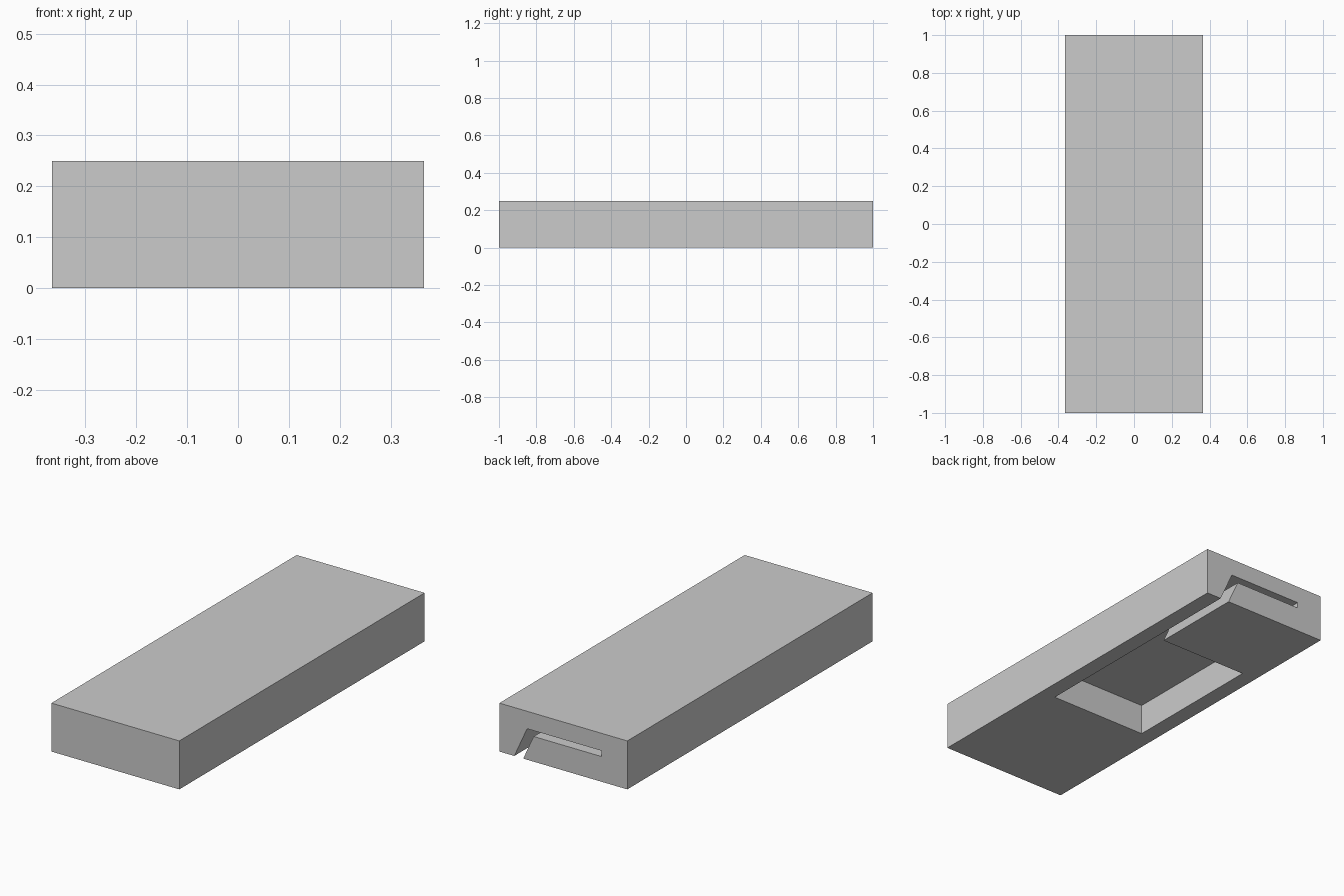
import bpy
import bmesh
from mathutils import Vector

if "Cube" in bpy.data.objects:
    bpy.data.objects.remove(bpy.data.objects["Cube"], do_unlink=True)

WIDTH, LENGTH, HEIGHT = 0.73, 2.0, 0.25
DEPTH = 0.16              # ceiling of the pocket and the slot
POCKET_X = 0.28           # half width of the pocket
POCKET_FRONT, POCKET_BACK = -0.275, 0.5

grey = bpy.data.materials.new("plain_grey")
grey.use_nodes = True
grey.diffuse_color = (0.6, 0.6, 0.6, 1)
grey.node_tree.nodes["Principled BSDF"].inputs["Base Color"].default_value = (0.6, 0.6, 0.6, 1)


def prism(name, profile, y0, y1):
    """Extrude an x-z profile along y."""
    bm = bmesh.new()
    face = bm.faces.new([bm.verts.new((x, y0, z)) for x, z in profile])
    new = bmesh.ops.extrude_face_region(bm, geom=[face])["geom"]
    moved = [g for g in new if isinstance(g, bmesh.types.BMVert)]
    bmesh.ops.translate(bm, verts=moved, vec=Vector((0, y1 - y0, 0)))
    bmesh.ops.recalc_face_normals(bm, faces=bm.faces)
    mesh = bpy.data.meshes.new(name)
    bm.to_mesh(mesh)
    bm.free()
    mesh.materials.append(grey)
    obj = bpy.data.objects.new(name, mesh)
    bpy.context.collection.objects.link(obj)
    return obj


def box_profile(half, low, high):
    return [(-half, low), (half, low), (half, high), (-half, high)]


def carve(target, cutter):
    """Subtract the cutter for good and remove it."""
    mod = target.modifiers.new(cutter.name, "BOOLEAN")
    mod.operation, mod.solver, mod.object = "DIFFERENCE", "EXACT", cutter
    bpy.context.view_layer.objects.active = target
    bpy.ops.object.modifier_apply(modifier=mod.name)
    bpy.data.objects.remove(cutter, do_unlink=True)


# Solid block
body = prism("body", box_profile(WIDTH / 2, 0, HEIGHT), -LENGTH / 2, LENGTH / 2)

# Rectangular pocket open to the underside
carve(body, prism("pocket_cutter", box_profile(POCKET_X, -0.05, DEPTH), POCKET_FRONT, POCKET_BACK))

# Bent slot from the pocket to the back: a flat arm and a leaning leg
LEAN = 0.456
slot_floor, slot_end, gap, below = 0.13, -0.217, 0.051, -0.05


def leg_x(z):
    return POCKET_X - LEAN * z


slot = [(leg_x(below), below), (leg_x(DEPTH), DEPTH), (slot_end, DEPTH),
        (slot_end, slot_floor), (leg_x(slot_floor) - gap, slot_floor),
        (leg_x(below) - gap, below)]
carve(body, prism("slot_cutter", slot, POCKET_BACK - 0.05, LENGTH / 2 + 0.05))
